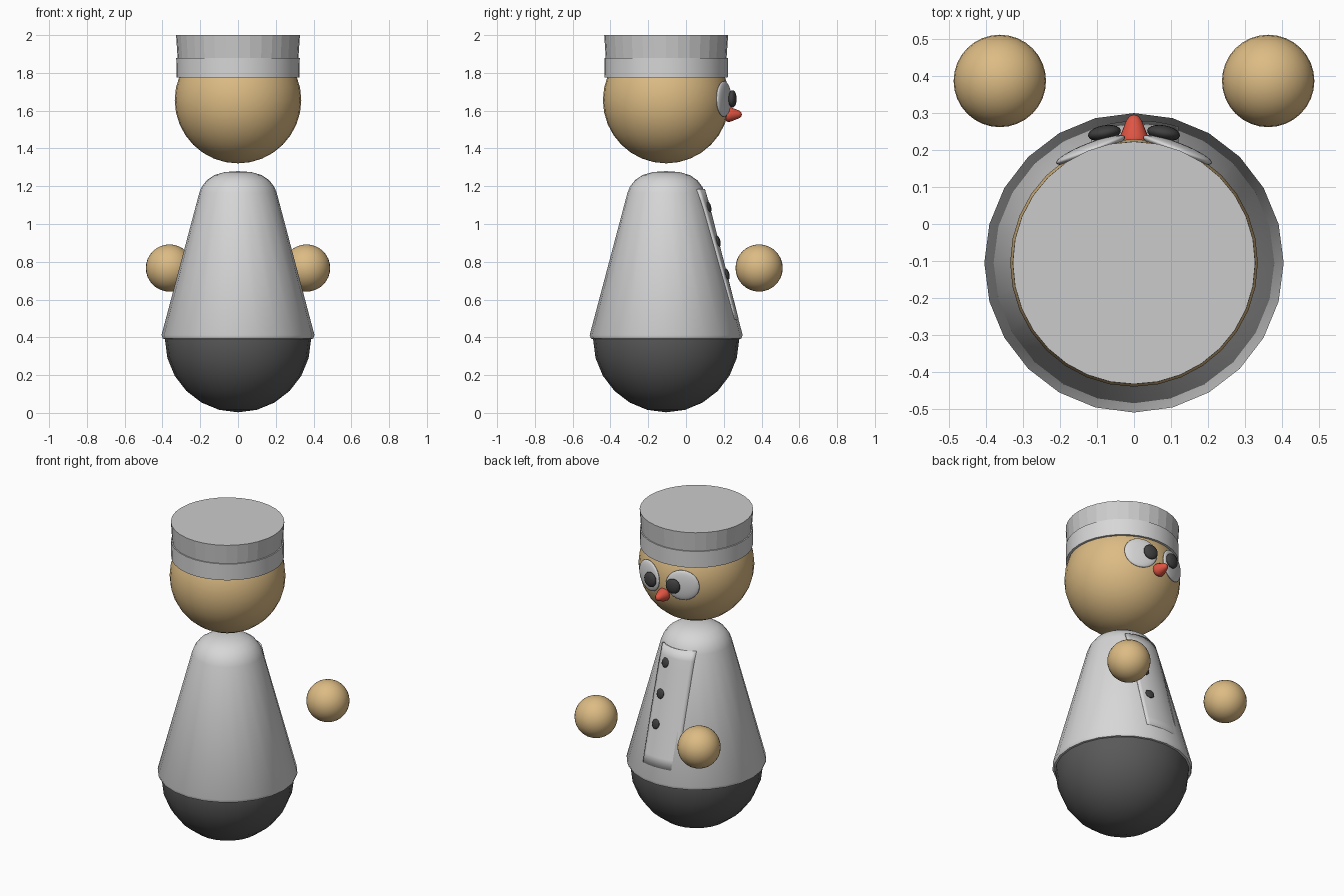
import bpy, bmesh, math
from mathutils import Matrix, Vector

if "Cube" in bpy.data.objects:
    bpy.data.objects.remove(bpy.data.objects["Cube"])

AXIS_Y = -0.105          # the body axis sits slightly behind the origin


def mat(name, r, g, b):
    m = bpy.data.materials.new(name)
    m.diffuse_color = (r, g, b, 1)
    m.use_nodes = True
    m.node_tree.nodes["Principled BSDF"].inputs["Base Color"].default_value = m.diffuse_color
    return m


CLOTH = mat("white cloth", 0.68, 0.68, 0.68)
HAT = mat("hat grey", 0.60, 0.60, 0.60)
SKIN = mat("tan skin", 0.72, 0.50, 0.23)
DARK = mat("dark grey", 0.10, 0.10, 0.10)
BLACK = mat("soft black", 0.05, 0.05, 0.05)
RED = mat("nose red", 0.75, 0.09, 0.055)


def finish(bm, name, material, matrix=None, smooth=35):
    if matrix:
        bm.transform(matrix)
    bmesh.ops.recalc_face_normals(bm, faces=bm.faces)
    me = bpy.data.meshes.new(name)
    bm.to_mesh(me)
    bm.free()
    ob = bpy.data.objects.new(name, me)
    bpy.context.collection.objects.link(ob)
    me.materials.append(material)
    if smooth:
        bpy.ops.object.select_all(action='DESELECT')
        ob.select_set(True)
        bpy.context.view_layer.objects.active = ob
        bpy.ops.object.shade_smooth_by_angle(angle=math.radians(smooth))
    return ob


def ball(name, material, loc, scale, turn=0, tilt=0, seg=32):
    bm = bmesh.new()
    bmesh.ops.create_uvsphere(bm, u_segments=seg, v_segments=seg // 2, radius=1)
    m = (Matrix.Translation(loc) @ Matrix.Rotation(turn, 4, 'Z')
         @ Matrix.Rotation(tilt, 4, 'X') @ Matrix.Diagonal((*scale, 1)))
    return finish(bm, name, material, m, 60)


def lathe(name, material, profile, seg, matrix, smooth=35):
    """Spin (radius, height) points around local z."""
    bm = bmesh.new()
    rings = []
    for r, z in profile:
        if r == 0:
            rings.append([bm.verts.new((0, 0, z))] * seg)
        else:
            rings.append([bm.verts.new((r * math.sin(2 * math.pi * i / seg),
                                        r * math.cos(2 * math.pi * i / seg), z))
                          for i in range(seg)])
    for a, b in zip(rings, rings[1:]):
        for i in range(seg):
            j = (i + 1) % seg
            bm.faces.new(list(dict.fromkeys((a[i], a[j], b[j], b[i]))))
    return finish(bm, name, material, matrix, smooth)


UPRIGHT = Matrix.Translation((0, AXIS_Y, 0))

# Round lower body and the flared coat over it
ball("lower_body", DARK, (0, AXIS_Y, 0.39), (0.387, 0.387, 0.387), seg=24)
COAT = [(0.375, 0.39), (0.398, 0.393), (0.405, 0.412), (0.205, 1.165), (0.192, 1.197),
        (0.165, 1.232), (0.125, 1.259), (0.07, 1.275), (0, 1.28)]
lathe("coat", CLOTH, COAT, 24, UPRIGHT)


def coat_point(x, z, off):
    """Point on the front of the coat, lifted outward by off."""
    r = 0.405 - (z - 0.412) * 0.2656
    if z > 1.165:
        r = 0.205 - (z - 1.165) * 0.41
    r += off
    return Vector((x, AXIS_Y + math.sqrt(r * r - x * x), z))


# Overlapping front flap: lifted at the neckline and one side, sinking in elsewhere
bm = bmesh.new()
NX, NZ = 12, 12
grid = []
for k in range(NZ + 1):
    t = k / NZ
    z = 1.185 - 0.69 * t
    row = []
    for i in range(NX + 1):
        s = i / NX
        lift = 0.011 * (1 - 0.6 * t) * min(1, 0.25 + s) - 0.004 * t * (1 - s)
        row.append(bm.verts.new(coat_point(-0.115 + 0.235 * s, z, lift)))
    grid.append(row)
for a, b in zip(grid, grid[1:]):
    for i in range(NX):
        bm.faces.new((a[i], a[i + 1], b[i + 1], b[i]))
flap = finish(bm, "coat_flap", CLOTH)
mod = flap.modifiers.new("thickness", 'SOLIDIFY')
mod.thickness = 0.015
mod.offset = -1 if flap.data.polygons[0].normal.y > 0 else 1

# Buttons down the flap
for n, z in enumerate((1.09, 0.91, 0.735)):
    p = coat_point(0.062, z, 0.009)
    turn = -math.atan2(p.x, p.y - AXIS_Y)
    ball(f"button_{n + 1}", BLACK, p, (0.028, 0.011, 0.03), turn, math.radians(15), 16)

# Head and floating hands
HEAD_Z, HEAD_R = 1.656, 0.335
ball("head", SKIN, (0, AXIS_Y, HEAD_Z), (HEAD_R,) * 3)
for side, label in ((-1, "left"), (1, "right")):
    ball(f"{label}_hand", SKIN, (side * 0.363, 0.387, 0.767), (0.125,) * 3)
    # Flat eye white lying against the head, with a raised pupil
    a = math.radians(21)
    ball(f"{label}_eye_white", CLOTH,
         (side * 0.327 * math.sin(a), AXIS_Y + 0.327 * math.cos(a), 1.662),
         (0.1, 0.02, 0.094), -side * a)
    ball(f"{label}_pupil", BLACK, (side * 0.08, 0.246, 1.662),
         (0.045, 0.021, 0.046), -side * math.radians(10), 0, 20)

# Nose: a blunt rounded cone pointing forward
NOSE = [(0, 0), (0.03, 0.003), (0.04, 0.02), (0.038, 0.035), (0.03, 0.055),
        (0.021, 0.078), (0.012, 0.09), (0, 0.094)]
lathe("nose", RED, NOSE, 20,
      Matrix.Translation((0, 0.202, 1.58)) @ Matrix.Rotation(-math.pi / 2, 4, 'X'), 60)

# Cap: smooth band below, faceted flat-topped crown above
lathe("hat_band", CLOTH, [(0.312, 1.776), (0.326, 1.776), (0.327, 1.88), (0.315, 1.88)],
      32, UPRIGHT)
lathe("hat_crown", HAT, [(0.319, 1.86), (0.32, 1.88), (0.328, 2.0), (0, 2.0)],
      32, UPRIGHT, smooth=0)
